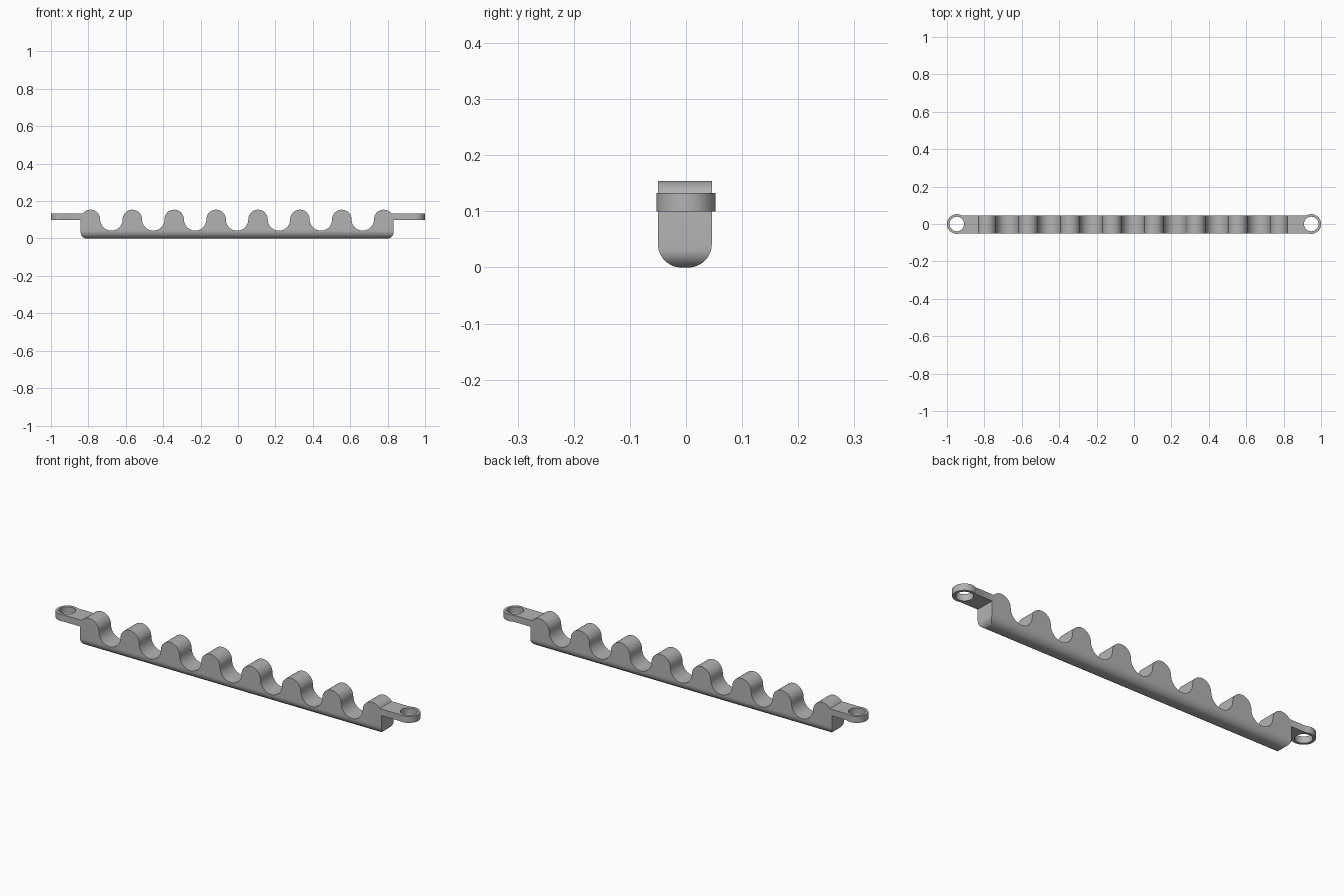
import bpy, bmesh, math

cube = bpy.data.objects.get("Cube")
if cube:
    bpy.data.objects.remove(cube)

grey = bpy.data.materials.new("plain_grey")
grey.use_nodes = True
grey.diffuse_color = (0.45, 0.45, 0.45, 1)
grey.node_tree.nodes["Principled BSDF"].inputs["Base Color"].default_value = (0.45, 0.45, 0.45, 1)

BACK, FRONT = 0.046, -0.05          # depth of the bar
MID = -0.005                        # bar centre along x
PITCH, COUNT = 0.224, 8             # bump spacing and number
BUMP, DIP, AXIS = 0.052, 0.06, 0.102
END = PITCH * (COUNT - 1) / 2 + BUMP


def arc(cx, cy, r, a0, a1, n):
    """Points on an arc, angles in degrees."""
    angles = [math.radians(a0 + (a1 - a0) * i / n) for i in range(n + 1)]
    return [(cx + r * math.cos(a), cy + r * math.sin(a)) for a in angles]


def prism(name, outline, place, step):
    """Extrude a 2D outline, placed in space by a function, along step."""
    bm = bmesh.new()
    face = bm.faces.new([bm.verts.new(place(u, v)) for u, v in outline])
    top = bmesh.ops.extrude_face_region(bm, geom=[face])["geom"]
    bmesh.ops.translate(bm, vec=step, verts=[g for g in top if isinstance(g, bmesh.types.BMVert)])
    bmesh.ops.remove_doubles(bm, verts=bm.verts, dist=0.00005)
    bmesh.ops.recalc_face_normals(bm, faces=bm.faces)
    mesh = bpy.data.meshes.new(name)
    bm.to_mesh(mesh)
    bm.free()
    mesh.materials.append(grey)
    ob = bpy.data.objects.new(name, mesh)
    bpy.context.collection.objects.link(ob)
    return ob


def cut(ob, tool, operation):
    """Apply a boolean and remove the tool."""
    tool.hide_render = True
    mod = ob.modifiers.new("cut", 'BOOLEAN')
    mod.operation, mod.object, mod.solver = operation, tool, 'EXACT'
    bpy.context.view_layer.objects.active = ob
    bpy.ops.object.modifier_apply(modifier=mod.name)
    bpy.data.objects.remove(tool)


def smooth(ob):
    bpy.ops.object.select_all(action='DESELECT')
    ob.select_set(True)
    bpy.context.view_layer.objects.active = ob
    bpy.ops.object.shade_smooth_by_angle(angle=math.radians(30))


# Wavy side profile: rounded lower corners, alternating bumps and dips
R = 0.032
side = arc(MID - END + R, R, R, 180, 270, 10) + arc(MID + END - R, R, R, 270, 360, 10)
for i in reversed(range(COUNT)):
    x = MID + (i - (COUNT - 1) / 2) * PITCH
    side += arc(x, AXIS, BUMP, 0, 180, 24)
    if i:
        side += arc(x - PITCH / 2, AXIS, DIP, 0, -180, 24)[1:-1]
bar = prism("wavy_bar", side, lambda u, v: (u, FRONT, v), (0, BACK - FRONT, 0))

# Round the underside across the depth
Q = 0.042
section = arc(FRONT + Q, Q, Q, 180, 270, 12) + arc(BACK - Q, Q, Q, 270, 360, 12)
section += [(BACK, 0.3), (FRONT, 0.3)]
envelope = prism("underside_shape", section, lambda u, v: (-1, u, v), (2, 0, 0))
cut(bar, envelope, 'INTERSECT')
smooth(bar)

# Mounting tabs with an eyelet at each end
LOW, THICK, EYE, RING, HOLE = 0.1, 0.033, 0.9475, 0.0525, 0.039
a0 = -180 + math.degrees(math.asin(-FRONT / RING))
a1 = 180 - math.degrees(math.asin(BACK / RING))
for label, s in (("left", 1), ("right", -1)):
    root = END - 0.03
    outline = [(root, BACK), (root, FRONT)] + arc(EYE, 0, RING, a0, a1, 48)
    tab = prism(label + "_tab", outline, lambda u, v: (s * u, v, LOW), (0, 0, THICK))
    drill = prism("drill", arc(EYE, 0, HOLE, 0, 352.5, 47),
                  lambda u, v: (s * u, v, LOW - 0.05), (0, 0, THICK + 0.1))
    cut(tab, drill, 'DIFFERENCE')
    smooth(tab)
